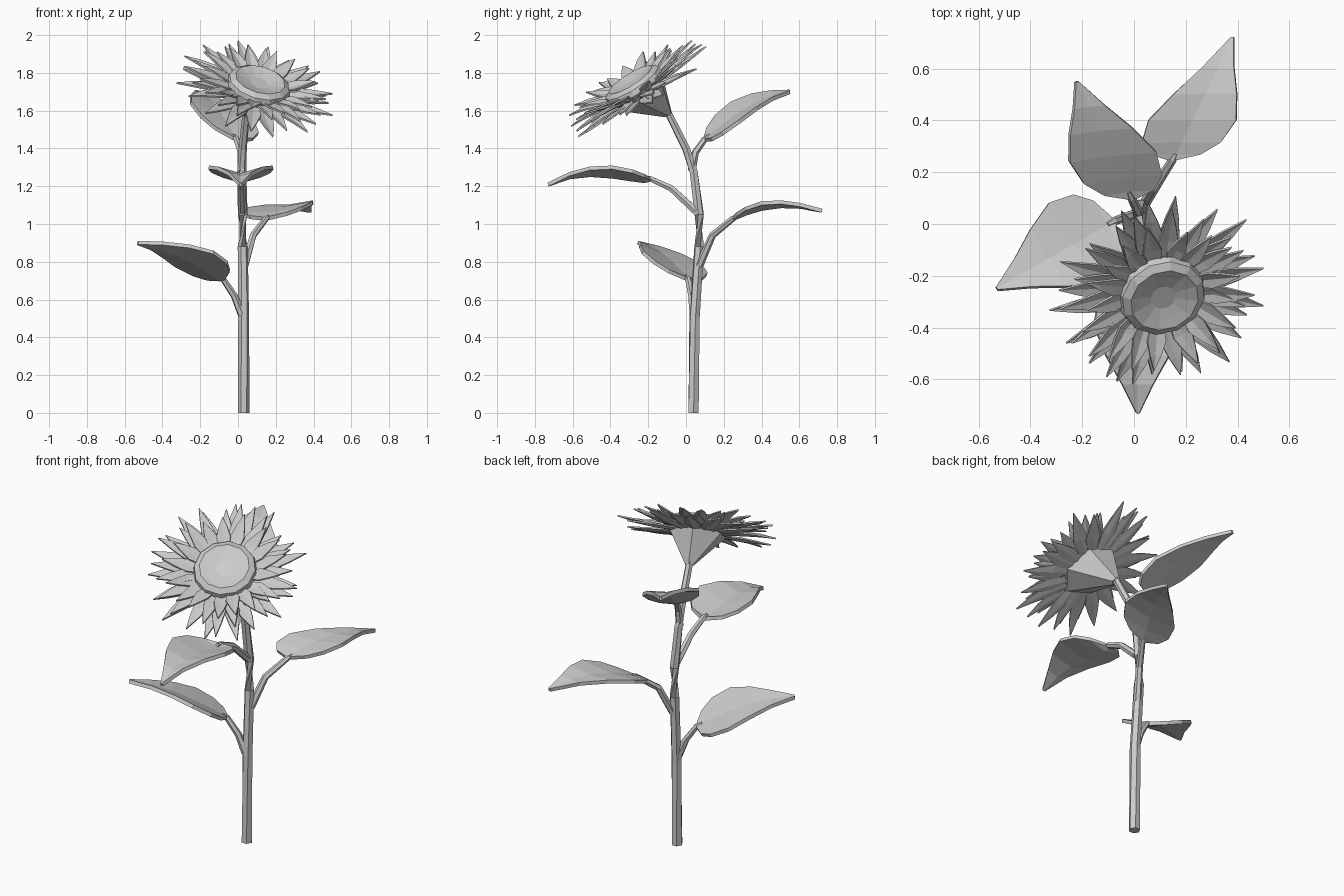
import bpy, bmesh, math, random
from mathutils import Vector as V

random.seed(4)
cube = bpy.data.objects.get("Cube")
if cube:
    bpy.data.objects.remove(cube)

# One plain colour for the whole plant
grey = bpy.data.materials.new("plain_grey")
grey.use_nodes = True
grey.diffuse_color = (0.6, 0.6, 0.6, 1)
grey.node_tree.nodes["Principled BSDF"].inputs["Base Color"].default_value = grey.diffuse_color


def finish(name, bm, thickness=0):
    bmesh.ops.recalc_face_normals(bm, faces=bm.faces)
    mesh = bpy.data.meshes.new(name)
    bm.to_mesh(mesh)
    bm.free()
    mesh.materials.append(grey)
    obj = bpy.data.objects.new(name, mesh)
    bpy.context.collection.objects.link(obj)
    if thickness:
        mod = obj.modifiers.new("thickness", 'SOLIDIFY')
        mod.thickness = thickness
        mod.offset = 0
    return obj


def skin(bm, rings, closed=True):
    """Bridge rows of vertices with quads."""
    for a, b in zip(rings, rings[1:]):
        n = len(a)
        for i in range(n if closed else n - 1):
            j = (i + 1) % n
            bm.faces.new((a[i], a[j], b[j], b[i]))


def tube(name, path, radii, sides=6):
    bm = bmesh.new()
    pts = [V(p) for p in path]
    rings = []
    for i, p in enumerate(pts):
        along = pts[min(i + 1, len(pts) - 1)] - pts[max(i - 1, 0)]
        if i == 0 and p.z == 0:
            along = V((0, 0, 1))
        turn = along.to_track_quat('Z', 'Y')
        ring = []
        for k in range(sides):
            a = math.tau * k / sides
            ring.append(bm.verts.new(p + turn @ V((math.cos(a), math.sin(a), 0)) * radii[i]))
        rings.append(ring)
    skin(bm, rings)
    bm.faces.new(rings[0])
    bm.faces.new(rings[-1])
    return finish(name, bm)


def lathe(name, profile, sides, place):
    """Spin (radius, height) points about the flower axis."""
    bm = bmesh.new()
    rings = []
    for r, h in profile:
        angles = [math.tau * k / sides for k in range(sides)]
        rings.append([bm.verts.new(place(V((r * math.cos(a), r * math.sin(a), h)))) for a in angles])
    skin(bm, rings)
    bm.faces.new(rings[0])
    bm.faces.new(rings[-1])
    return finish(name, bm)


def blade(bm, base, mid, tip, side, crease, shape, m=0.38):
    """Pointed creased blade along a curved midrib through base, mid and tip."""
    ctrl = (mid - tip * m * m - base * (1 - m) ** 2) / (2 * m * (1 - m))
    up = side.cross(tip - base).normalized()
    if up.z < 0:
        up = -up
    rows = []
    for t, w in shape:
        c = base * (1 - t) ** 2 + ctrl * 2 * t * (1 - t) + tip * t * t
        rows.append([bm.verts.new(c + side * s * w - up * crease * w * (1 - abs(s)))
                     for s in (-1, 0, 1)])
    skin(bm, rows, closed=False)


# Stem, bending forward below the flower
tube("stem",
     [(.03, .04, 0), (.03, .045, .5), (.025, .07, .88), (.025, .07, 1.05),
      (.02, .04, 1.28), (.025, 0, 1.4), (.045, -.1, 1.6)],
     [.031, .029, .027, .026, .024, .022, .02])

# Leaves: stalk start, stalk bend, base, two widest edge points, tip, crease
LEAF = [(0, .12), (.06, .58), (.18, .9), (.38, 1), (.6, .72), (.8, .36), (1, .04)]
leaves = {
    "right_low": [(.02, .04, .52), (-.02, .03, .62), (-.08, .01, .71),
                  (-.13, -.23, .85), (-.33, .08, .78), (-.53, -.25, .9), .02],
    "left_back": [(.035, .07, .78), (.08, .14, .94), (.15, .25, 1.03),
                  (.055, .4, 1.08), (.395, .4, 1.11), (.38, .72, 1.07), .015],
    "front": [(.025, .05, 1.07), (.02, -.08, 1.19), (.02, -.19, 1.24),
              (-.155, -.39, 1.3), (.185, -.39, 1.3), (.015, -.73, 1.21), .05],
    "right_back": [(.02, .03, 1.28), (.015, .05, 1.38), (-.01, .1, 1.45),
                   (-.25, .24, 1.64), (.085, .28, 1.54), (-.22, .55, 1.7), .02],
}
for name, (start, bend, base, e1, e2, tip, crease) in leaves.items():
    base, e1, e2, tip = V(base), V(e1), V(e2), V(tip)
    mid = (e1 + e2) / 2
    tube(name + "_leaf_stalk", [start, bend, base, base.lerp(mid, .15)], [.022, .019, .016, .01])
    bm = bmesh.new()
    blade(bm, base, mid, tip, (e2 - e1) / 2, crease, LEAF)
    finish(name + "_leaf", bm, .02)

# Flower head frame, tilted to face forward and up
centre = V((.1, -.255, 1.7))
tilt = V((.23, -.52, .82)).to_track_quat('Z', 'Y')


def on_head(p):
    return centre + tilt @ p


# Calyx cone joining the stem to the head
bm = bmesh.new()
stem_end = V((.045, -.095, 1.58))
low, high = [], []
for k in range(6):
    a = math.tau * (k + .5) / 6
    d = V((math.cos(a), math.sin(a), 0))
    low.append(bm.verts.new(stem_end + tilt @ d * .025))
    high.append(bm.verts.new(on_head(d * .17)))
skin(bm, [low, high])
bm.faces.new(low)
bm.faces.new(high)
finish("calyx", bm)

# Seed disc with rounded rim and shallow dish
lathe("seed_disc",
      [(.15, -.01), (.172, .03), (.165, .06), (.135, .078), (.1, .068), (.05, .056)],
      12, on_head)

# Petal rings: count, tip radius, base height, lift angle, half width
PETAL = [(0, .55), (.4, 1), (.7, .6), (1, .03)]
rings = {"outer": (19, .425, -.005, 2, .042),
         "middle": (19, .395, .01, 9, .04),
         "inner": (17, .33, .02, 16, .038)}
for n, (name, (count, reach, h, lift, half)) in enumerate(rings.items()):
    bm = bmesh.new()
    for k in range(count):
        a = math.tau * (k + n / 3 + random.uniform(-.2, .2)) / count
        out, side = V((math.cos(a), math.sin(a), 0)), V((-math.sin(a), math.cos(a), 0))
        far = reach * random.uniform(.9, 1.05)
        rise = math.tan(math.radians(lift + random.uniform(-5, 5)))
        base = out * .12 + V((0, 0, h))
        tip = out * far + side * random.uniform(-.03, .03) + V((0, 0, h + rise * (far - .12)))
        mid = base.lerp(tip, .45) + V((0, 0, random.uniform(-.005, .015)))
        blade(bm, on_head(base), on_head(mid), on_head(tip), tilt @ side * half, .01, PETAL, .45)
    finish(name + "_petals", bm, .008)
